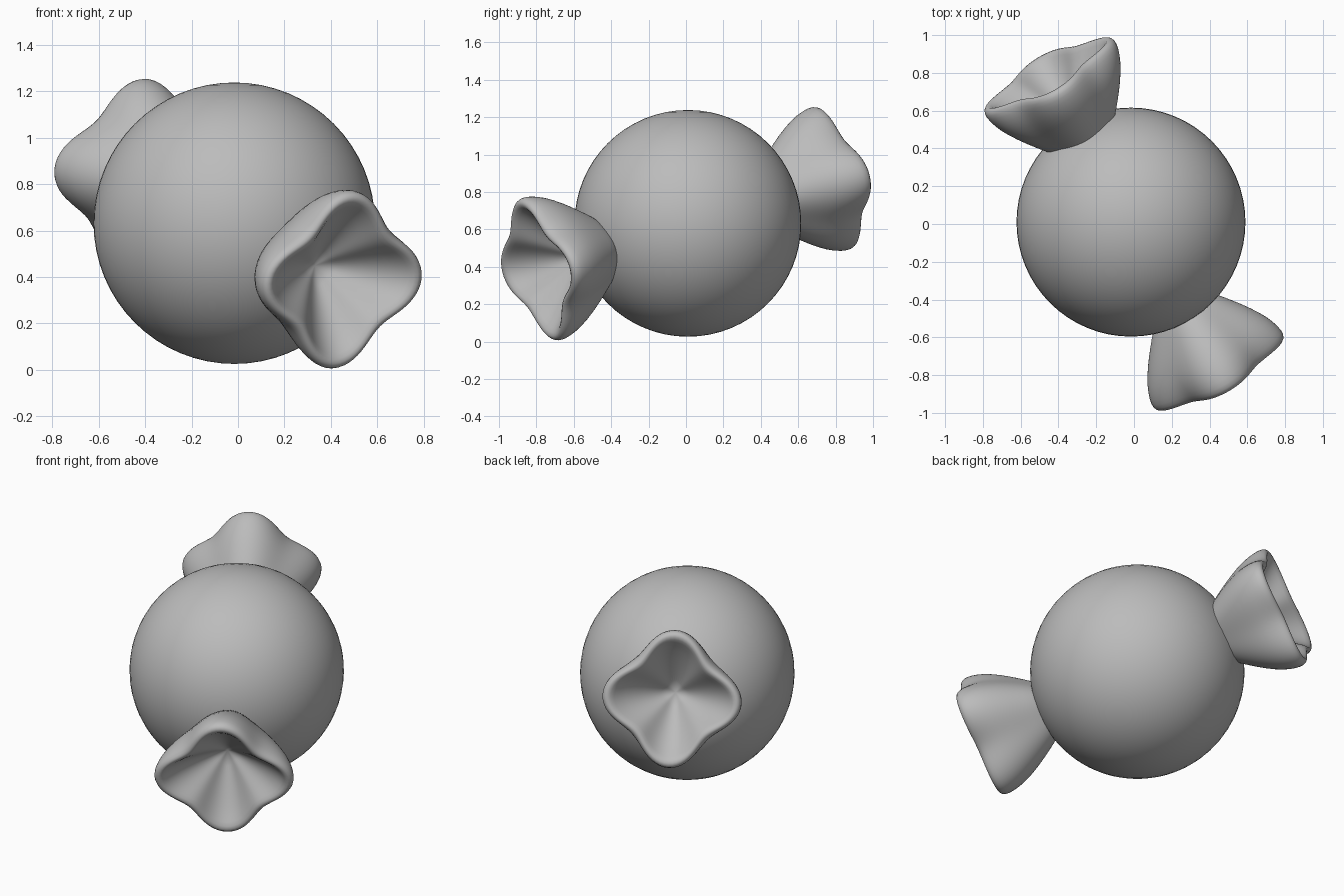
import bpy, bmesh, math
from mathutils import Vector

cube = bpy.data.objects.get("Cube")
if cube:
    bpy.data.objects.remove(cube, do_unlink=True)

grey = bpy.data.materials.new("plain grey")
grey.use_nodes = True
grey.diffuse_color = (0.5, 0.5, 0.5, 1)
grey.node_tree.nodes["Principled BSDF"].inputs["Base Color"].default_value = (0.5, 0.5, 0.5, 1)

CENTRE = Vector((0, 0, 0.63))
AXIS = Vector((0.48, -0.835, -0.262)).normalized()
SIDE = Vector((0.86, 0.5, 0.03))
SIDE = (SIDE - AXIS * SIDE.dot(AXIS)).normalized()
UP = AXIS.cross(SIDE)
SEGMENTS = 48

# Wrapper profile: distance along the axis, radius at a lobe, radius at a valley
PROFILE = [(0.50, 0.14, 0.13), (0.57, 0.20, 0.18), (0.64, 0.255, 0.225),
           (0.72, 0.315, 0.27), (0.81, 0.37, 0.305), (0.88, 0.395, 0.31),
           (0.93, 0.402, 0.303), (0.957, 0.382, 0.283), (0.953, 0.35, 0.255),
           (0.91, 0.315, 0.225), (0.84, 0.23, 0.165), (0.76, 0.12, 0.09)]
APEX = 0.68


def finish(obj):
    obj.data.materials.append(grey)
    for poly in obj.data.polygons:
        poly.use_smooth = True


def wrapper_end(name, sign):
    """Four-lobed flared cup; sign -1 mirrors it through the centre."""
    bm = bmesh.new()
    rings = []
    for dist, lobe, valley in PROFILE:
        ring = []
        for i in range(SEGMENTS):
            a = math.tau * i / SEGMENTS
            r = (lobe + valley) / 2 + (lobe - valley) / 2 * math.cos(4 * a)
            p = AXIS * dist + (SIDE * math.cos(a) + UP * math.sin(a)) * r
            ring.append(bm.verts.new(CENTRE + p * sign))
        rings.append(ring)
    for a, b in zip(rings, rings[1:]):
        for i in range(SEGMENTS):
            j = (i + 1) % SEGMENTS
            bm.faces.new((a[i], a[j], b[j], b[i]))
    # Pointed inside and hidden base
    tip = bm.verts.new(CENTRE + AXIS * APEX * sign)
    for i in range(SEGMENTS):
        bm.faces.new((rings[-1][i], rings[-1][(i + 1) % SEGMENTS], tip))
    bm.faces.new(rings[0])
    bmesh.ops.recalc_face_normals(bm, faces=bm.faces)
    mesh = bpy.data.meshes.new(name)
    bm.to_mesh(mesh)
    bm.free()
    obj = bpy.data.objects.new(name, mesh)
    bpy.context.collection.objects.link(obj)
    finish(obj)
    smooth = obj.modifiers.new("smooth", "SUBSURF")
    smooth.levels = smooth.render_levels = 1


# Round sweet
bpy.ops.mesh.primitive_uv_sphere_add(segments=64, ring_count=32, radius=0.606,
                                     location=(-0.016, 0.01, 0.632))
body = bpy.context.object
body.name = "candy_ball"
finish(body)

# Twisted wrapper ends
wrapper_end("front_wrapper_end", 1)
wrapper_end("back_wrapper_end", -1)
